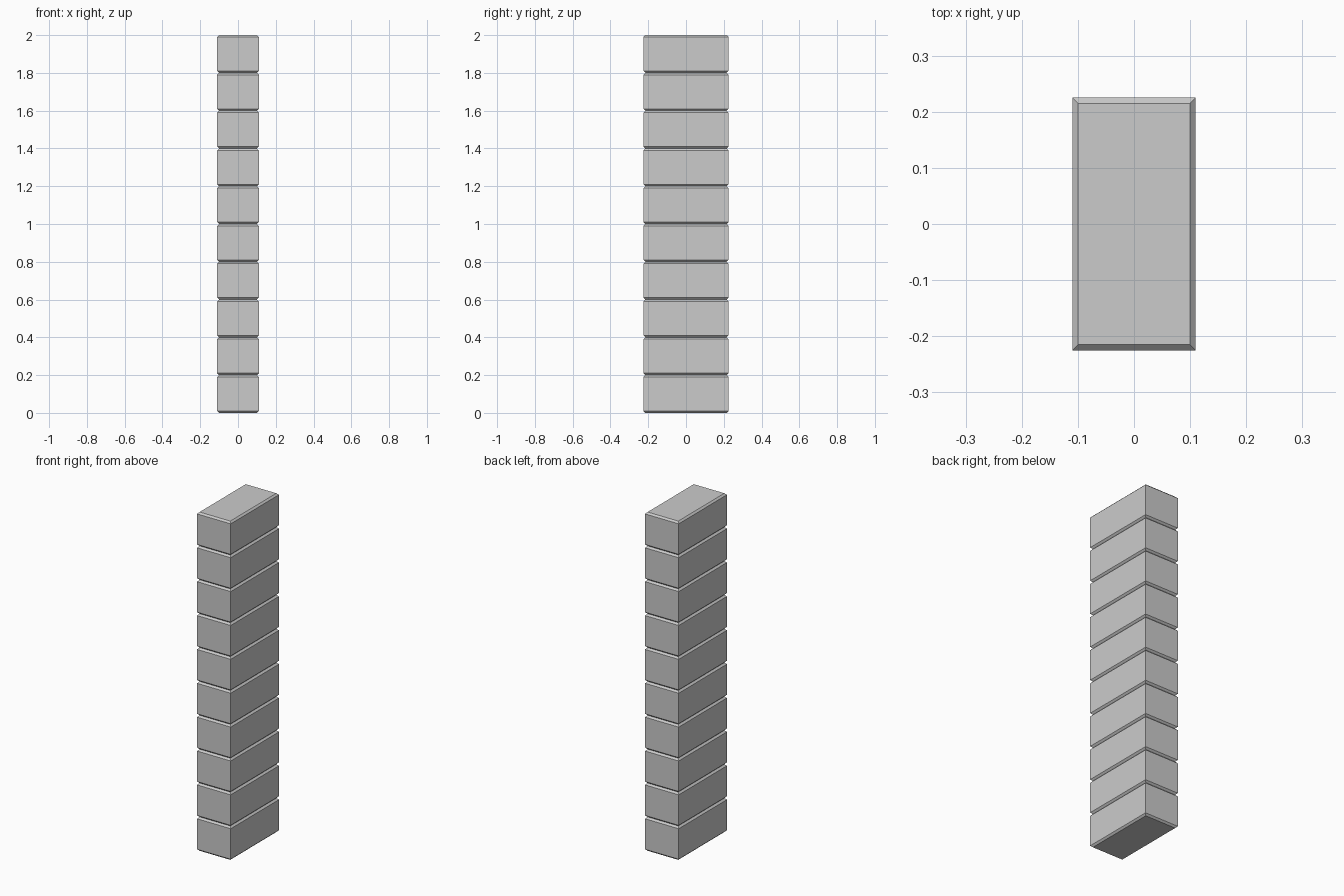
import bpy, bmesh

if "Cube" in bpy.data.objects:
    bpy.data.objects.remove(bpy.data.objects["Cube"])

WIDTH, DEPTH, HEIGHT = 0.22, 0.45, 0.2
CHAMFER, COUNT = 0.01, 10

# One block: a box with chamfered top and bottom rims, vertical corners sharp
mesh = bpy.data.meshes.new("block")
bm = bmesh.new()
bmesh.ops.create_cube(bm, size=1)
bmesh.ops.scale(bm, vec=(WIDTH, DEPTH, HEIGHT), verts=bm.verts)
rims = [e for e in bm.edges
        if abs(e.verts[0].co.z - e.verts[1].co.z) < 1e-6]
bmesh.ops.bevel(bm, geom=rims, offset=CHAMFER, offset_type='OFFSET',
                segments=1, profile=0.5, affect='EDGES')
bmesh.ops.translate(bm, vec=(0, 0, HEIGHT / 2), verts=bm.verts)
bmesh.ops.recalc_face_normals(bm, faces=bm.faces)
bm.to_mesh(mesh)
bm.free()

# Pillar: the block stacked upwards
pillar = bpy.data.objects.new("block_pillar", mesh)
bpy.context.collection.objects.link(pillar)
stack = pillar.modifiers.new("stack", 'ARRAY')
stack.count = COUNT
stack.use_relative_offset = False
stack.use_constant_offset = True
stack.constant_offset_displace = (0, 0, HEIGHT)
